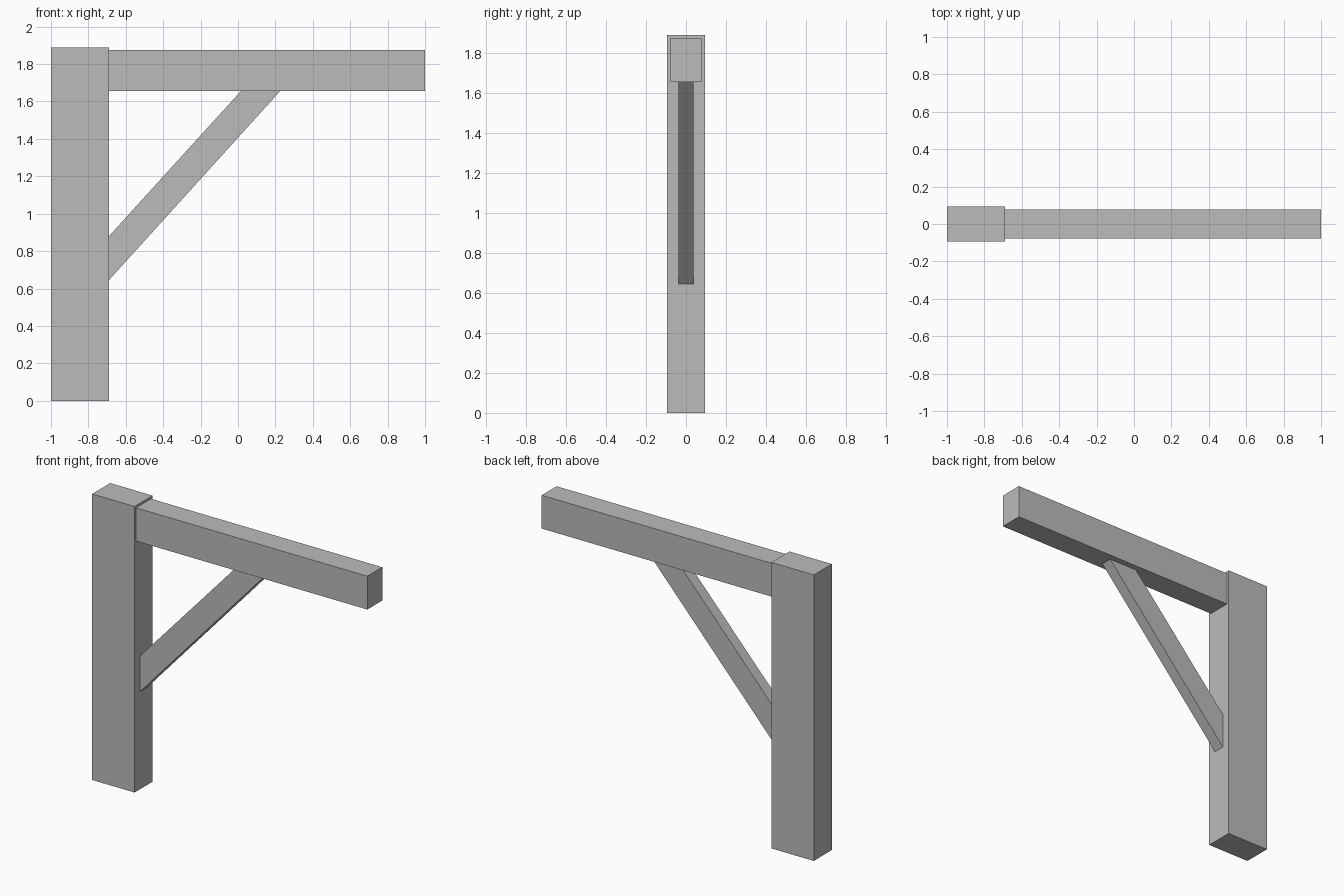
import bpy
import bmesh

# Remove the default object
cube = bpy.data.objects.get("Cube")
if cube:
    bpy.data.objects.remove(cube, do_unlink=True)

# Single plain grey
grey = bpy.data.materials.new("plain_grey")
grey.use_nodes = True
colour = (0.5, 0.5, 0.5, 1.0)
grey.diffuse_color = colour
grey.node_tree.nodes["Principled BSDF"].inputs["Base Color"].default_value = colour


def timber(name, profile, half_width):
    """Extrude an x-z outline across y, centred on y = 0."""
    bm = bmesh.new()
    face = bm.faces.new([bm.verts.new((x, -half_width, z)) for x, z in profile])
    extruded = bmesh.ops.extrude_face_region(bm, geom=[face])["geom"]
    moved = [v for v in extruded if isinstance(v, bmesh.types.BMVert)]
    bmesh.ops.translate(bm, verts=moved, vec=(0, 2 * half_width, 0))
    bmesh.ops.recalc_face_normals(bm, faces=bm.faces)
    mesh = bpy.data.meshes.new(name)
    bm.to_mesh(mesh)
    bm.free()
    mesh.materials.append(grey)
    obj = bpy.data.objects.new(name, mesh)
    bpy.context.collection.objects.link(obj)
    return obj


def rectangle(x0, x1, z0, z1):
    return [(x0, z0), (x1, z0), (x1, z1), (x0, z1)]


post_face = -0.69
beam_bottom = 1.655

# Upright post
timber("post", rectangle(-1, post_face, 0, 1.89), 0.094)

# Horizontal beam butting against the post
timber("beam", rectangle(post_face, 1, beam_bottom, 1.875), 0.078)

# Diagonal brace, mitred to the post and the beam
timber("brace", [(post_face, 0.645), (0.225, beam_bottom),
                 (0.015, beam_bottom), (post_face, 0.88)], 0.038)
